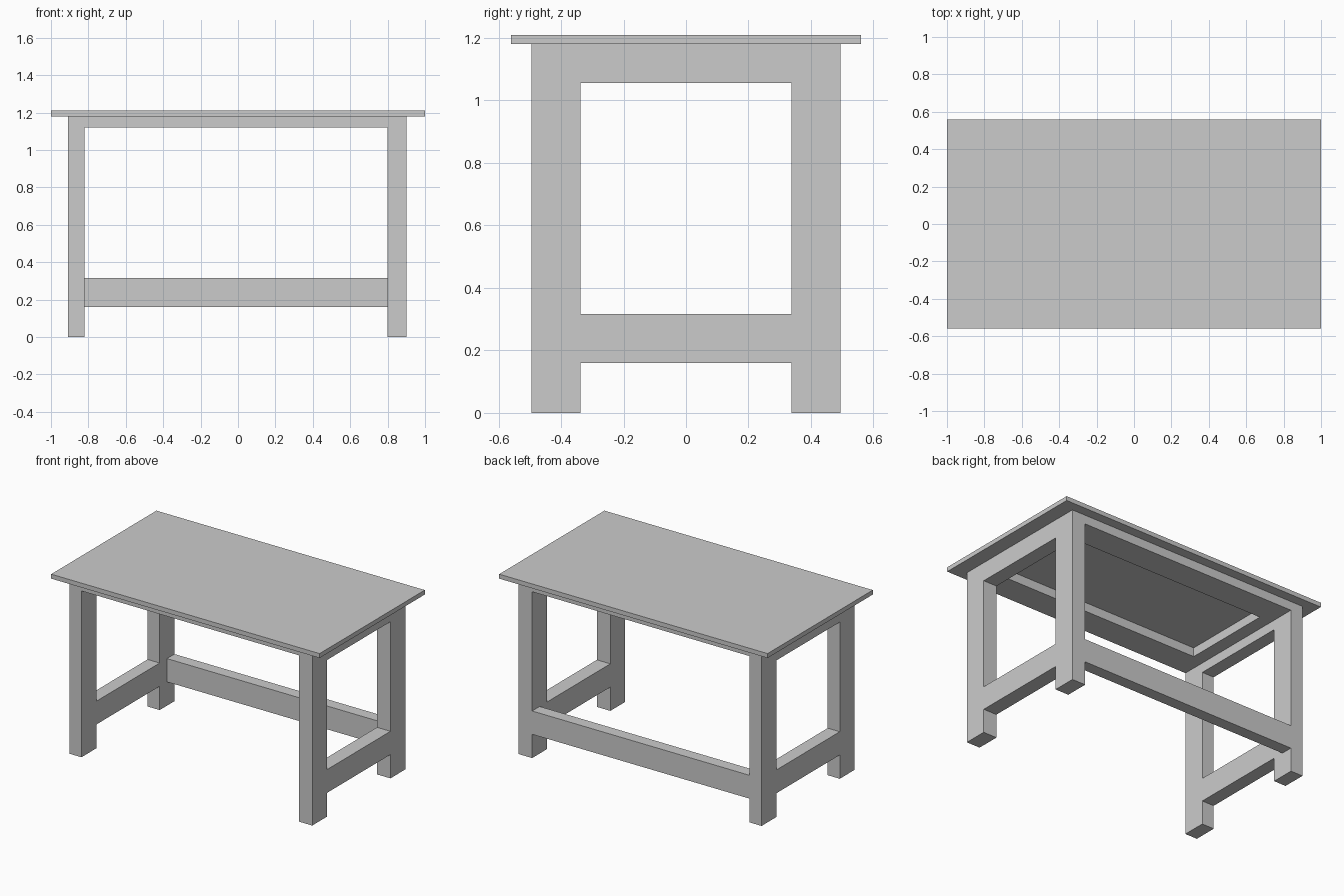
import bpy

if "Cube" in bpy.data.objects:
    bpy.data.objects.remove(bpy.data.objects["Cube"])


def box(name, x, y, z):
    """Box from (min, max) ranges on each axis."""
    verts = [(a, b, c) for a in x for b in y for c in z]
    faces = [(0, 1, 3, 2), (4, 6, 7, 5), (0, 4, 5, 1),
             (2, 3, 7, 6), (0, 2, 6, 4), (1, 5, 7, 3)]
    mesh = bpy.data.meshes.new(name)
    mesh.from_pydata(verts, [], faces)
    obj = bpy.data.objects.new(name, mesh)
    bpy.context.collection.objects.link(obj)
    return obj


TOP_Z = 1.18                      # underside of the table top
LEG_Y, LEG_IN = 0.495, 0.337      # outer and inner leg faces
FRAME_X, FRAME_Y = 0.73, 0.31     # opening of the support frame
FRAME_Z = (1.12, TOP_Z)
STRETCHER_Z = (0.16, 0.317)
ends = {"left": (-0.91, -0.82), "right": (0.80, 0.90)}

# Table top
box("table_top", (-1, 1), (-0.56, 0.56), (TOP_Z, 1.21))

# End assemblies: two legs, a deep upper rail and a low stretcher
for side, x in ends.items():
    box(f"{side}_front_leg", x, (-LEG_Y, -LEG_IN), (0, TOP_Z))
    box(f"{side}_back_leg", x, (LEG_IN, LEG_Y), (0, TOP_Z))
    box(f"{side}_upper_rail", x, (-LEG_IN, LEG_IN), (1.055, TOP_Z))
    box(f"{side}_stretcher", x, (-LEG_IN, LEG_IN), STRETCHER_Z)

# Flat support frame under the top
inner = (ends["left"][1], ends["right"][0])
box("front_apron", inner, (-LEG_Y, -FRAME_Y), FRAME_Z)
box("back_apron", inner, (FRAME_Y, LEG_Y), FRAME_Z)
box("left_frame_strip", (inner[0], -FRAME_X), (-FRAME_Y, FRAME_Y), FRAME_Z)
box("right_frame_strip", (FRAME_X, inner[1]), (-FRAME_Y, FRAME_Y), FRAME_Z)

# Long stretcher along the back
box("back_stretcher", inner, (0.415, LEG_Y), STRETCHER_Z)
